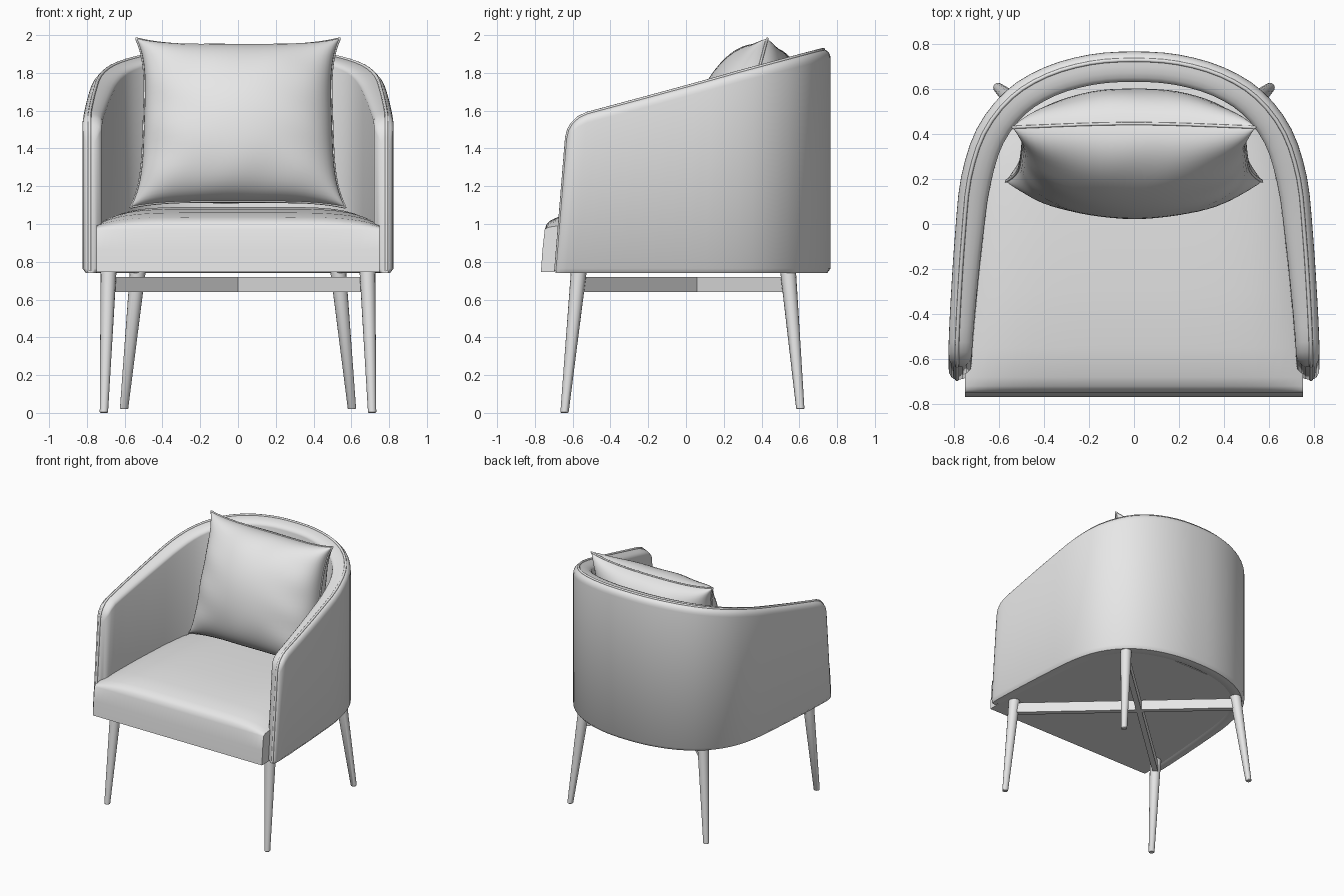
import bpy, bmesh, math
from mathutils import Vector

cube = bpy.data.objects.get("Cube")
if cube:
    bpy.data.objects.remove(cube, do_unlink=True)

GREY = (0.8, 0.8, 0.8, 1)
mat = bpy.data.materials.new("plain light grey")
mat.use_nodes = True
mat.diffuse_color = GREY
mat.node_tree.nodes["Principled BSDF"].inputs["Base Color"].default_value = GREY


def loft(name, rings, caps=True, angle=40):
    """Skin a row of closed rings into one object."""
    bm = bmesh.new()
    rows = [[bm.verts.new(p) for p in ring] for ring in rings]
    n = len(rows[0])
    for a, b in zip(rows, rows[1:]):
        for i in range(n):
            j = (i + 1) % n
            bm.faces.new((a[i], a[j], b[j], b[i]))
    if caps:
        bm.faces.new(rows[0])
        bm.faces.new(rows[-1])
    bmesh.ops.remove_doubles(bm, verts=bm.verts, dist=0.0005)
    bmesh.ops.recalc_face_normals(bm, faces=bm.faces)
    me = bpy.data.meshes.new(name)
    bm.to_mesh(me)
    bm.free()
    me.materials.append(mat)
    ob = bpy.data.objects.new(name, me)
    bpy.context.collection.objects.link(ob)
    bpy.ops.object.select_all(action='DESELECT')
    ob.select_set(True)
    bpy.context.view_layer.objects.active = ob
    bpy.ops.object.shade_smooth_by_angle(angle=math.radians(angle))
    return ob


def piping(name, pts, radius, cyclic=False):
    cu = bpy.data.curves.new(name, 'CURVE')
    cu.dimensions = '3D'
    cu.bevel_depth = radius
    cu.bevel_resolution = 2
    cu.use_fill_caps = True
    sp = cu.splines.new('POLY')
    sp.points.add(len(pts) - 1)
    for p, co in zip(sp.points, pts):
        p.co = (*co, 1)
    sp.use_cyclic_u = cyclic
    cu.materials.append(mat)
    bpy.context.collection.objects.link(bpy.data.objects.new(name, cu))


# Plan outline of the wraparound back: right half by control points, then mirrored
FRONT, BOTTOM = -0.69, 0.74
ctrl = [(.823, -.59), (.812, -.35), (.795, -.08), (.768, .2), (.70, .42),
        (.57, .59), (.40, .695), (.2, .752), (0, .766)]
ctrl = [Vector(c) for c in ctrl]
ext = [Vector((.825, -.8))] + ctrl + [Vector((-.2, .752))]
half = [Vector((.824, FRONT + d)) for d in (0, .008, .025, .055)]
for p0, p1, p2, p3 in zip(ext, ext[1:], ext[2:], ext[3:]):
    for k in range(3):
        t = k / 3
        half.append(p1 + (p2 - p0) * t / 2 + (2 * p0 - 5 * p1 + 4 * p2 - p3) * t * t / 2
                    + (3 * p1 - p0 - 3 * p2 + p3) * t ** 3 / 2)
path = half + [ctrl[-1]] + [Vector((-p.x, p.y)) for p in reversed(half)]


def station(i):
    """Plan point, inward normal, and top height with a rounded front corner."""
    p = path[i]
    tan = (path[min(i + 1, len(path) - 1)] - path[max(i - 1, 0)]).normalized()
    d, r = p.y - FRONT, 0.1
    top = 1.59 + 0.25 * (p.y + 0.57)
    if d < r:
        top -= r - math.sqrt(r * r - (r - d) ** 2)
    return p, Vector((-tan.y, tan.x)), top, d


def place(p, nrm, off, z):
    lean = 0.065 * max(0, min(1, (0.3 - p.y) / 0.9)) * (z - BOTTOM) / 0.8
    q = p + nrm * off
    return Vector((q.x, q.y + lean, z))


def panel(name, face, seam, rv):
    """Upholstered layer from its visible face to the seam line."""
    rings = []
    for i in range(len(path)):
        p, nrm, top, d = station(i)
        f = face(p.y)
        f = seam + (f - seam) * math.sqrt(1 - (1 - min(1, .08 + d / .05)) ** 2)
        sec = [(seam, BOTTOM), ((f + seam) / 2, BOTTOM), (f, BOTTOM + .025)]
        for k in range(6):
            a = k * math.pi / 10
            sec.append((seam - (seam - f) * math.cos(a), top - rv + rv * math.sin(a)))
        rings.append([place(p, nrm, o, z) for o, z in sec])
    loft(name, rings)


SEAM = 0.038
panel("back_outer_panel", lambda y: 0, SEAM, .05)
panel("back_inner_panel", lambda y: .105 + .03 * max(0, min(1, (y + .6) / .8)), SEAM, .04)
edge = []
for i in range(len(path)):
    p, nrm, top, d = station(i)
    edge.append(place(p, nrm, SEAM, top))
ends = [place(path[i], station(i)[1], SEAM, BOTTOM + .01) for i in (0, -1 + len(path))]
piping("back_piping", [ends[0]] + edge + [ends[1]], .009)


# Seat: crowned cushion filling the space inside the back
def seat_half_width(y):
    if y < -.66:
        return .75
    for a, b in zip(half, half[1:] + [ctrl[-1]]):
        if a.y <= y <= b.y:
            return a.x + (b.x - a.x) * (y - a.y) / max(b.y - a.y, 1e-6) - .075
    return .1


profile = [(-.768, .745), (-.76, .86), (-.748, .97), (-.738, 1.0), (-.72, 1.018),
           (-.68, 1.036), (-.55, 1.06), (-.3, 1.08), (0, 1.09), (.2, 1.09),
           (.4, 1.09), (.52, 1.088), (.6, 1.085), (.66, 1.08)]
rings = []
for y, z in profile:
    w = seat_half_width(y)
    ring = [(-w, y, .745)]
    for k in range(25):
        s = math.sin((k / 12 - 1) * math.pi / 2)
        zz = z if z < .98 else .97 + (z - .97) * (1 - .7 * abs(s) ** 6)
        ring.append((w * s, y, zz))
    rings.append(ring + [(w, y, .745)])
loft("seat", rings)

# Throw pillow leaning on the back
TILT, CENTRE = math.radians(15), Vector((0, .31, 1.535))
up = Vector((0, math.sin(TILT), math.cos(TILT)))
out = Vector((0, -math.cos(TILT), math.sin(TILT)))


def pillow_point(u, v, side):
    x = u * (.498 + .055 * v ** 4 - .015 * v)
    h = v * (.43 + .032 * u ** 4)
    puff = max(0, (1 - u * u) * (1 - v * v))
    t = .27 * puff ** .42
    fold = math.sin(11 * v + 4 * u) * abs(u) ** 3 + math.sin(9 * u - 3 * v) * abs(v) ** 3
    t += .012 * fold * math.sqrt(puff)
    sag = -.025 * (1 - u * u) * max(v, 0) ** 2
    return CENTRE + Vector((x, 0, 0)) + up * h + out * (side * t + sag)


N = 32
grid = [math.sin((k / N * 2 - 1) * math.pi / 2) for k in range(N + 1)]
loft("pillow", [[pillow_point(u, v, 1) for u in grid]
                + [pillow_point(u, v, -1) for u in reversed(grid[1:-1])] for v in grid],
     caps=False, angle=60)
rim = ([(u, -1) for u in grid] + [(1, v) for v in grid[1:]]
       + [(u, 1) for u in reversed(grid[:-1])] + [(-1, v) for v in reversed(grid[1:-1])])
piping("pillow_piping", [pillow_point(u, v, 0) for u, v in rim], .007, True)


# Tapered splayed legs
def leg(name, foot, head):
    rings = []
    for c, r in ((foot, .018), (foot + Vector((0, 0, .004)), .022), (head, .042)):
        rings.append([c + Vector((math.cos(a), math.sin(a), 0)) * r
                      for a in (k * math.pi / 8 for k in range(16))])
    loft(name, rings)


heads = {}
for side, sx in (("left", 1), ("right", -1)):
    heads["front", sx] = Vector((.685 * sx, -.567, .755))
    heads["rear", sx] = Vector((.53 * sx, .54, .755))
    leg("front_leg_" + side, Vector((.71 * sx, -.643, 0)), heads["front", sx])
    leg("rear_leg_" + side, Vector((.603 * sx, .605, .02)), heads["rear", sx])

# Crossed stretchers joining opposite legs
for name, sx in (("stretcher_left", 1), ("stretcher_right", -1)):
    a, b = heads["front", sx], heads["rear", -sx]
    d = (b - a).normalized()
    n = Vector((-d.y, d.x, 0)) * .02
    loft(name, [[Vector((c.x, c.y, z)) + n * s
                 for s, z in ((-1, .64), (1, .64), (1, .72), (-1, .72))] for c in (a, b)])
